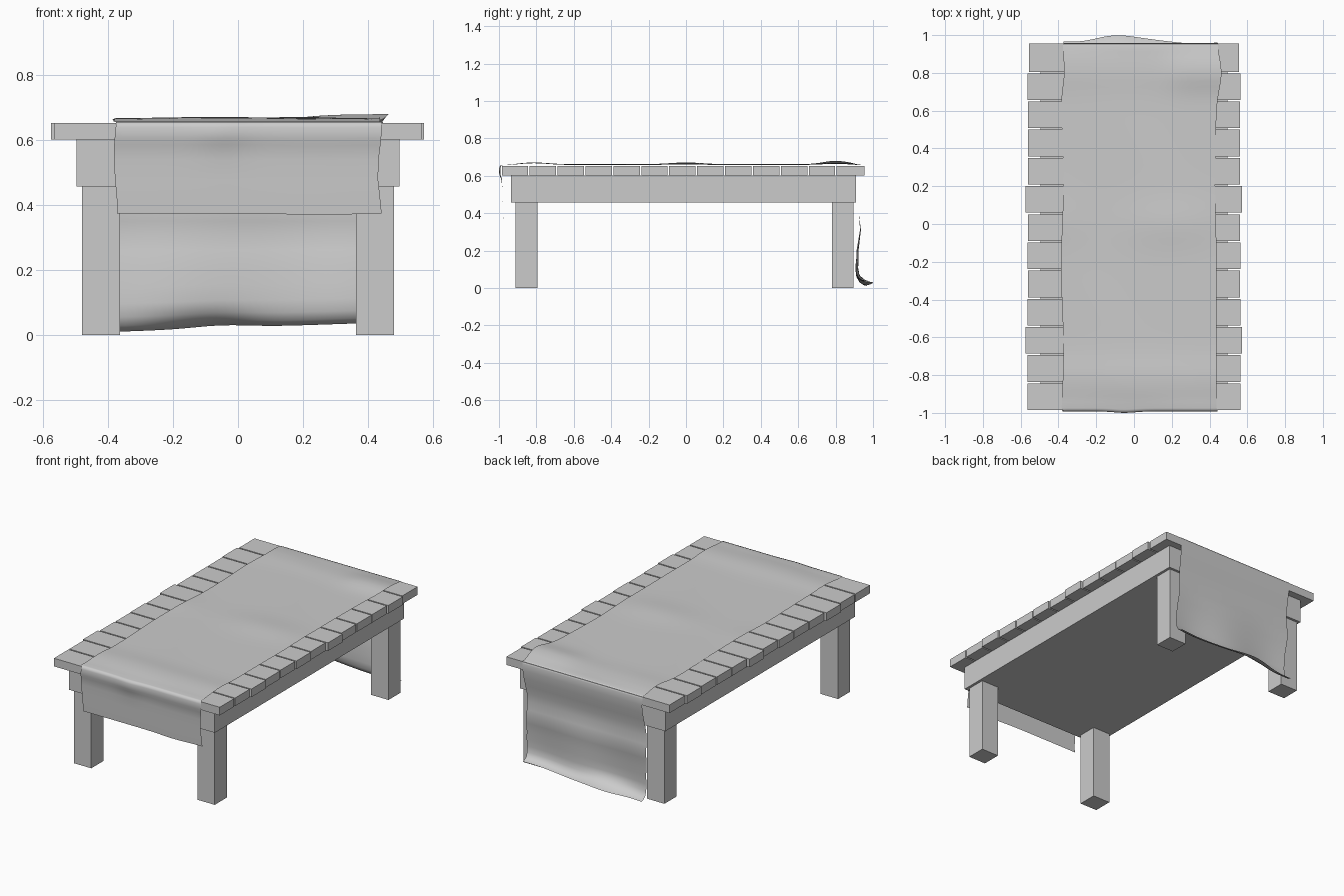
import bpy, bmesh
from math import sin, exp

if "Cube" in bpy.data.objects:
    bpy.data.objects.remove(bpy.data.objects["Cube"])


def box(name, x0, x1, y0, y1, z0, z1):
    bm = bmesh.new()
    bmesh.ops.create_cube(bm, size=1)
    for v in bm.verts:
        v.co = ((x0 + x1) / 2 + v.co.x * (x1 - x0),
                (y0 + y1) / 2 + v.co.y * (y1 - y0),
                (z0 + z1) / 2 + v.co.z * (z1 - z0))
    me = bpy.data.meshes.new(name)
    bm.to_mesh(me)
    bm.free()
    ob = bpy.data.objects.new(name, me)
    bpy.context.collection.objects.link(ob)
    return ob


# Table top planks, slightly uneven in length
pitch = 1.94 / 13
half = [.565, .565, .575, .565, .562, .565, .56, .575, .56, .56, .56, .565, .556]
for i, h in enumerate(half):
    y = -.985 + i * pitch
    box(f"plank_{i + 1}", -h, min(h, .572), y, y + pitch - (.008 if i < 12 else 0), .602, .652)

# Frame under the planks
box("apron", -.496, .496, -.935, .91, .457, .602)

# Four square legs
for sx, side in ((-1, "left"), (1, "right")):
    xs = sorted((sx * .362, sx * .48))
    box(f"front_{side}_leg", *xs, -.912, -.795, 0, .457)
    box(f"back_{side}_leg", *xs, .78, .895, 0, .457)


def bump(a, centre, width):
    return exp(-((a - centre) / width) ** 2)


# Cloth runner: profile along its length, each row rippled across x
front = [(-.977, .375), (-.979, .42), (-.98, .48), (-.982, .54), (-.985, .585),
         (-.992, .605), (-.992, .64), (-.987, .655)]
top = [(-.975 + 1.92 * i / 60, .657) for i in range(61)]
back = [(.953, .655), (.957, .64), (.956, .6), (.949, .55), (.938, .5), (.928, .45),
        (.924, .4), (.929, .35), (.933, .31), (.926, .26), (.918, .2), (.917, .15),
        (.913, .1), (.917, .06), (.928, .035), (.948, .022), (.965, .018)]
rows = [("f", p) for p in front] + [("t", p) for p in top] + [("b", p) for p in back]
N = 32
bm = bmesh.new()
grid = []
for kind, (y, z) in rows:
    row = []
    if kind == "t":
        left = -.38 + .014 * bump(y, .8, .1) + .006 * sin(y * 7)
        right = .437 + .026 * bump(y, .8, .12) - .008 * bump(y, .25, .25)
    elif kind == "f":
        left, right = -.377 + .005 * sin(z * 20), .436 + .006 * sin(z * 22)
    else:
        left, right = -.375 + .006 * sin(z * 14), .44 + .006 * sin(z * 12)
    for j in range(N + 1):
        x = left + (right - left) * j / N
        yy, zz = y, z
        if kind == "t":
            fade = min(1, (y + .975) / .08, (.945 - y) / .06)
            zz += max(0, fade) * (.003 + .002 * sin(9 * x + 5 * y)
                  + .018 * bump(y, .8, .09) * (.3 + .7 / (1 + exp(-(x - .2) * 25)))
                  + .009 * bump(y, -.81, .1) + .009 * bump(y, 0, .12) * (.6 + .4 * sin(8 * x)))
            yy -= .006 * bump(x, -.05, .08) * bump(y, -.975, .02)
        elif kind == "f":
            yy -= .008 * bump(x, -.05, .08) * bump(z, .63, .05)
            zz -= .006 * bump(x, .25, .12) * (.66 - z) / .28
        else:
            low = max(0, (.4 - z) / .4)
            yy += low * .01 * sin(11 * x + 1) + .035 * bump(x, -.12, .15) * bump(z, .018, .03)
            zz += low ** 2 * (.004 + .038 * (x + .3)) - low ** 4 * .01 * (1 - bump(x, -.05, .12))
            zz = max(zz, .003)
        row.append(bm.verts.new((x, yy, zz)))
    grid.append(row)
for a, b in zip(grid, grid[1:]):
    for j in range(N):
        bm.faces.new((a[j], a[j + 1], b[j + 1], b[j]))
me = bpy.data.meshes.new("cloth_runner")
bm.to_mesh(me)
bm.free()
cloth = bpy.data.objects.new("cloth_runner", me)
bpy.context.collection.objects.link(cloth)
for p in me.polygons:
    p.use_smooth = True
